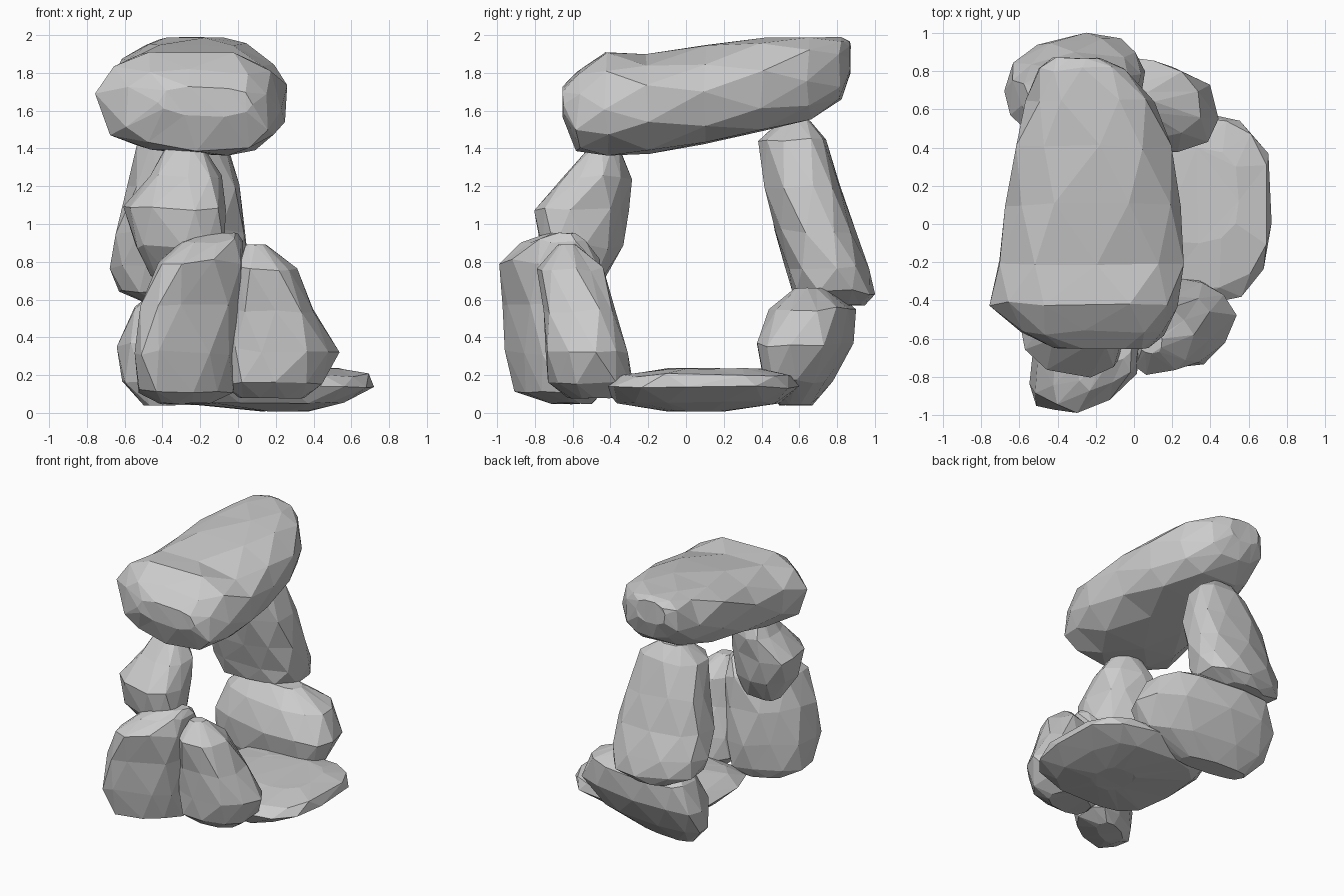
import bpy
import bmesh
import math
import random
from mathutils import Vector

default_cube = bpy.data.objects.get("Cube")
if default_cube:
    bpy.data.objects.remove(default_cube, do_unlink=True)

random.seed(7)

# Single stone colour
stone = bpy.data.materials.new("grey_stone")
stone.use_nodes = True
colour = (0.6, 0.6, 0.6, 1.0)
stone.diffuse_color = colour
bsdf = next(n for n in stone.node_tree.nodes if n.type == 'BSDF_PRINCIPLED')
bsdf.inputs["Base Color"].default_value = colour
bsdf.inputs["Roughness"].default_value = 0.9


def boxy(value, power):
    """Push a sine or cosine outwards so a section is squarer than an ellipse."""
    return math.copysign(abs(value) ** power, value)


def rock(name, sections, axis="z", skew=0.0, sides=10, rough=0.014, power=0.78):
    """Loft a faceted boulder through sections of (position, low u, high u, low v, high v)."""
    bm = bmesh.new()
    rings = []
    for level, (t, u_low, u_high, v_low, v_high) in enumerate(sections):
        ring = []
        for k in range(sides):
            # Every other ring is staggered, which gives triangular facets
            turn = k + level % 2 / 2 + random.uniform(-0.15, 0.15)
            angle = math.tau * turn / sides
            du = boxy(math.cos(angle), power) * (u_high - u_low) / 2
            dv = boxy(math.sin(angle), power) * (v_high - v_low) / 2
            u = (u_low + u_high) / 2 + du
            v = (v_low + v_high) / 2 + dv + skew * du
            inner = 0 < level < len(sections) - 1
            wobble = rough if inner else rough / 3
            point = Vector((u, v, t)) if axis == "z" else Vector((u, t, v))
            point += Vector([random.uniform(-wobble, wobble) for _ in range(3)])
            ring.append(bm.verts.new(point))
        rings.append(ring)

    # Triangle bands between neighbouring rings
    for level, (a, b) in enumerate(zip(rings, rings[1:])):
        if level % 2:
            a, b = b, a
        for k in range(sides):
            n = (k + 1) % sides
            bm.faces.new((a[k], a[n], b[k]))
            bm.faces.new((a[n], b[n], b[k]))
    for ring in (rings[0], rings[-1]):
        bm.faces.new(ring)

    # Merge nearly level facets into broader chipped planes
    bmesh.ops.dissolve_limit(bm, angle_limit=math.radians(6),
                             verts=bm.verts[:], edges=bm.edges[:])
    bmesh.ops.triangulate(bm, faces=[f for f in bm.faces if len(f.verts) > 4])
    bmesh.ops.recalc_face_normals(bm, faces=bm.faces[:])
    mesh = bpy.data.meshes.new(name)
    bm.to_mesh(mesh)
    bm.free()
    mesh.materials.append(stone)
    obj = bpy.data.objects.new(name, mesh)
    bpy.context.scene.collection.objects.link(obj)
    return obj


# Long capstone bridging the two stacks
rock("capstone", [
    (-.65, -.42, .08, 1.57, 1.73),
    (-.57, -.61, .17, 1.38, 1.83),
    (-.42, -.75, .24, 1.37, 1.92),
    (-.2, -.71, .28, 1.38, 1.91),
    (.1, -.67, .24, 1.42, 1.95),
    (.4, -.63, .2, 1.48, 1.99),
    (.65, -.57, .11, 1.55, 2),
    (.81, -.51, -.04, 1.65, 2),
    (.87, -.43, -.17, 1.79, 1.97),
], axis="y", skew=-.03)

# Flat foundation slab
rock("base_slab", [
    (.01, .1, .38, -.1, .2),
    (.05, -.28, .56, -.38, .5),
    (.14, -.38, .73, -.45, .6),
    (.2, -.28, .7, -.36, .57),
    (.235, .0, .55, -.1, .4),
], sides=13, rough=0.01, power=0.66)

# Front stack: two boulders side by side with one on top
rock("front_boulder_outer", [
    (.05, -.42, -.15, -.7, -.52),
    (.12, -.53, -.03, -.86, -.48),
    (.32, -.56, -.01, -.93, -.46),
    (.58, -.52, .02, -.94, -.47),
    (.8, -.43, .03, -.95, -.5),
    (.91, -.3, .03, -.85, -.56),
    (.95, -.18, .0, -.72, -.6),
], skew=.42)

rock("front_boulder_inner", [
    (.08, .0, .35, -.62, -.38),
    (.16, -.08, .46, -.73, -.29),
    (.33, -.08, .53, -.75, -.31),
    (.54, -.05, .42, -.77, -.37),
    (.76, -.02, .3, -.78, -.44),
    (.89, .04, .15, -.68, -.58),
], skew=.12, power=0.85)

rock("front_upper_boulder", [
    (.72, -.46, -.14, -.62, -.43),
    (.88, -.56, -.06, -.77, -.34),
    (1.08, -.6, -.07, -.79, -.31),
    (1.25, -.48, -.09, -.64, -.3),
    (1.4, -.39, -.18, -.51, -.35),
], skew=-.15)

# Back stack: wide lower boulder and tall upper boulder
rock("back_lower_boulder", [
    (.04, -.5, .02, .5, .66),
    (.16, -.62, .35, .42, .77),
    (.36, -.65, .45, .39, .89),
    (.55, -.57, .36, .46, .89),
    (.66, -.42, .1, .58, .76),
], skew=-.12, sides=12)

rock("back_upper_boulder", [
    (.57, -.46, -.14, .74, .95),
    (.64, -.63, .02, .55, .99),
    (.77, -.69, .05, .52, .96),
    (.96, -.66, .04, .47, .89),
    (1.2, -.6, .01, .41, .83),
    (1.44, -.53, -.06, .39, .74),
    (1.55, -.42, -.2, .5, .66),
], skew=.06)
